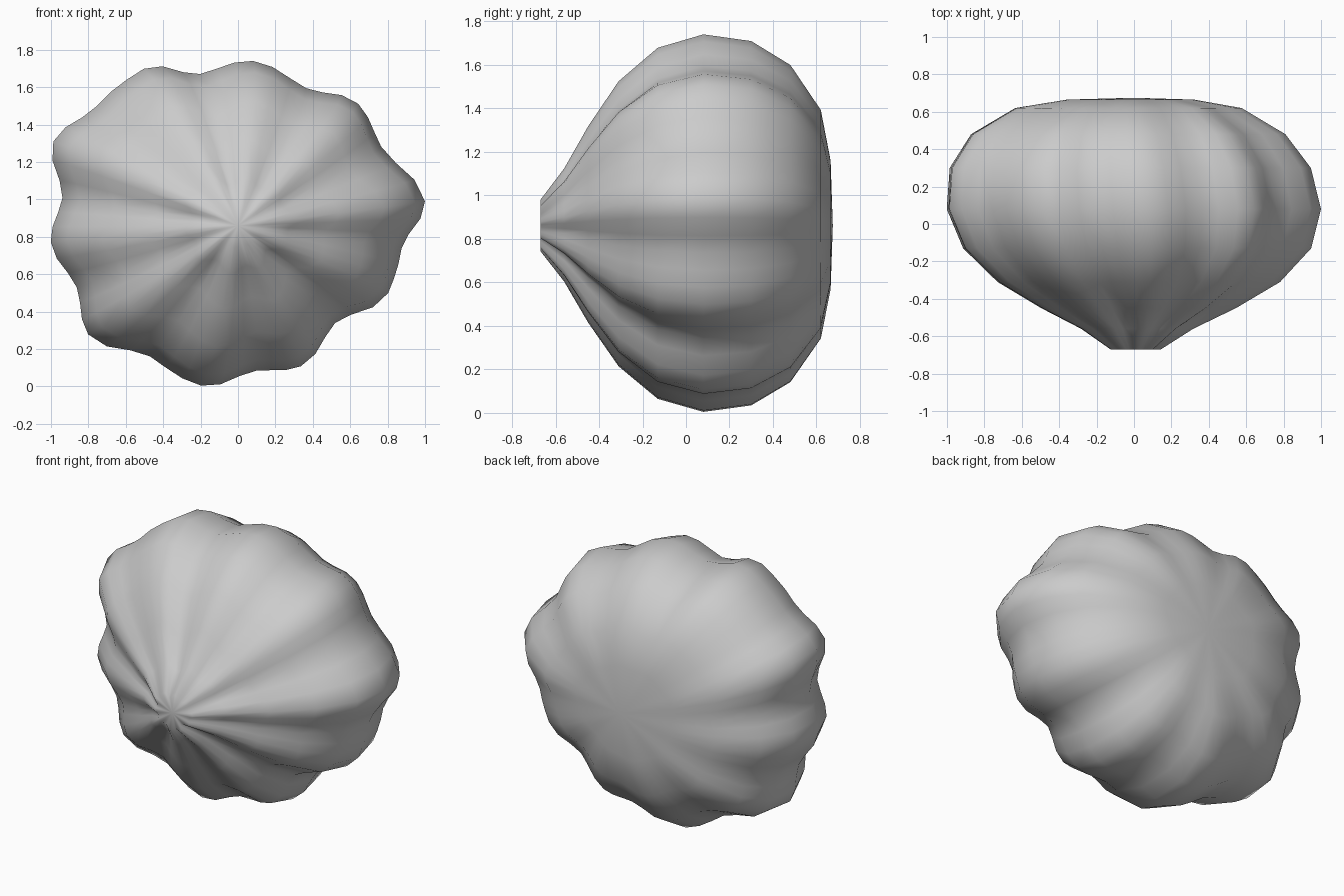
import bpy, bmesh, math

cube = bpy.data.objects.get("Cube")
if cube:
    bpy.data.objects.remove(cube, do_unlink=True)

CENTRE_Z = 0.86
STEPS = 3  # divisions between a ridge and the next groove

# Ridges and grooves around the shell: angle in degrees, radius
RIDGES = [(7.4, 1.008), (45.4, .915), (84.8, .884), (121, .978), (155.5, 1.085),
          (185, 1.005), (216, .99), (257, .878), (294, .824), (335.8, .88)]
GROOVES = [(28.9, .874), (63.6, .82), (104, .835), (140, .99), (171, .95),
           (201, .923), (236, .843), (277, .782), (315, .735), (352, .883)]

# Rings from the tip to the back: y, relative radius, groove depth
RINGS = [(-.67, .135, 2.2), (-.56, .3, 2), (-.45, .52, 1.7), (-.31, .755, 1.35),
         (-.13, .93, 1.1), (.08, 1, 1), (.3, .965, .95), (.48, .84, .9),
         (.62, .605, .8), (.665, .34, .6)]


def ease(a, b, t):
    return a + (b - a) * (1 - math.cos(math.pi * t)) / 2


def outline():
    """Angle, ridge envelope and groove depth for every column of the shell."""
    columns = []
    for i, (a0, r0) in enumerate(RIDGES):
        a1, r1 = RIDGES[(i + 1) % len(RIDGES)]
        if a1 < a0:
            a1 += 360
        ga, gr = GROOVES[i]
        for start, end, s, e in ((a0, ga, r0, gr), (ga, a1, gr, r1)):
            for k in range(STEPS):
                t = k / STEPS
                angle = start + (end - start) * t
                envelope = ease(r0, r1, (angle - a0) / (a1 - a0))
                columns.append((math.radians(angle), envelope, envelope - ease(s, e, t)))
    return columns


# Ribbed shell
bm = bmesh.new()
columns = outline()
rings = []
for y, scale, depth in RINGS:
    shift = -.09 * (y - .08) * scale  # slight lean of the body
    ring = []
    for angle, envelope, groove in columns:
        r = scale * (envelope - depth * groove)
        ring.append(bm.verts.new((r * math.cos(angle) + shift, y,
                                  CENTRE_Z + r * math.sin(angle))))
    rings.append(ring)

n = len(columns)
for a, b in zip(rings, rings[1:]):
    for i in range(n):
        j = (i + 1) % n
        bm.faces.new((a[i], a[j], b[j], b[i]))

# Closed tip and back
for ring, y in ((rings[0], -.67), (rings[-1], .675)):
    pole = bm.verts.new((0, y, CENTRE_Z))
    for i in range(n):
        bm.faces.new((ring[i], ring[(i + 1) % n], pole))
bmesh.ops.recalc_face_normals(bm, faces=bm.faces[:])

mesh = bpy.data.meshes.new("ribbed_shell")
bm.to_mesh(mesh)
bm.free()
for face in mesh.polygons:
    face.use_smooth = True

# Plain grey
grey = bpy.data.materials.new("plain_grey")
grey.use_nodes = True
colour = (.6, .6, .6, 1)
grey.diffuse_color = colour
grey.node_tree.nodes["Principled BSDF"].inputs["Base Color"].default_value = colour
mesh.materials.append(grey)

shell = bpy.data.objects.new("ribbed_shell", mesh)
bpy.context.collection.objects.link(shell)
